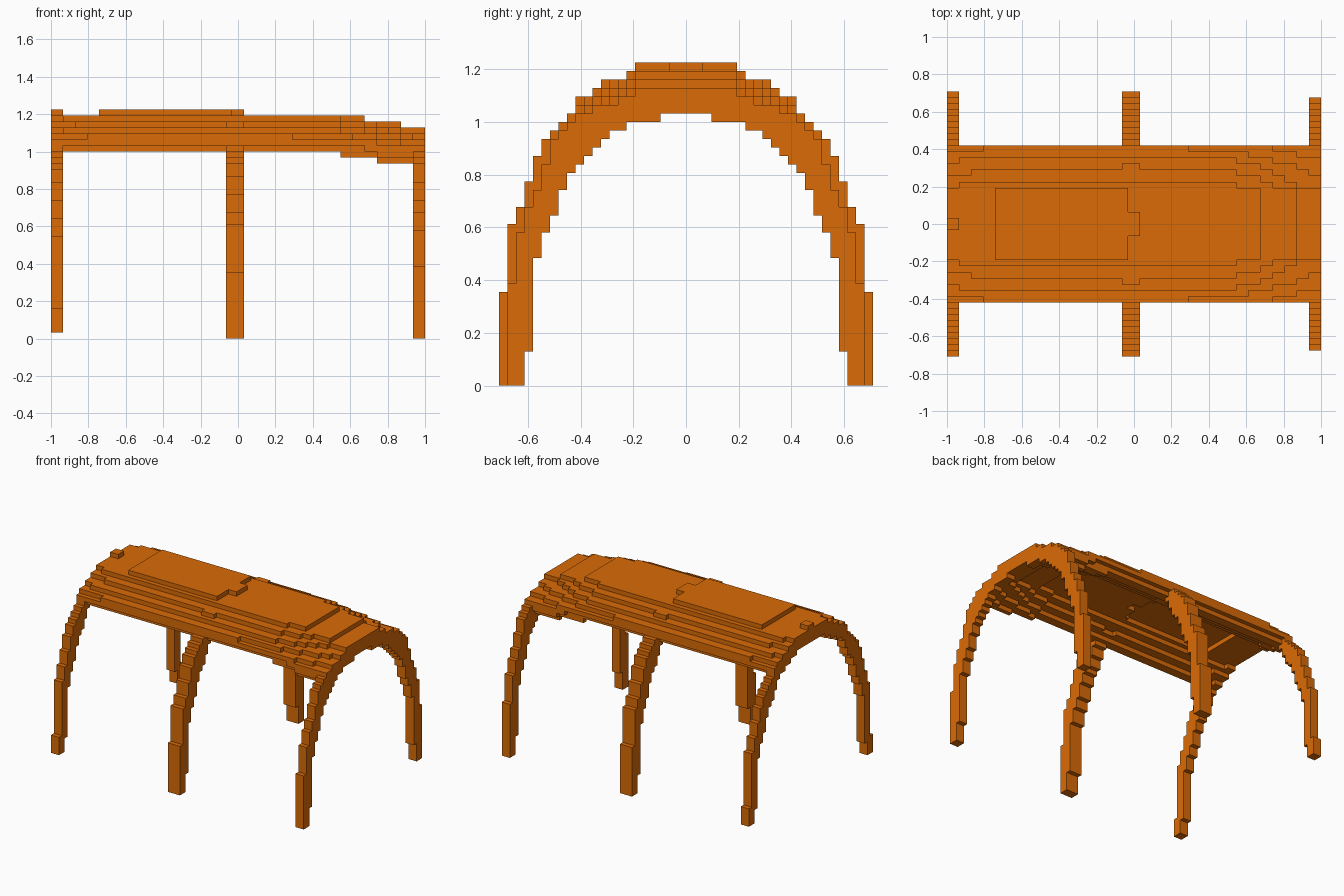
import bpy
import bmesh

cube = bpy.data.objects.get("Cube")
if cube:
    bpy.data.objects.remove(cube, do_unlink=True)

LENGTH = 62            # blocks along x
EDGE = 13              # half width of the canopy in blocks
UNIT = 2 / LENGTH

orange = bpy.data.materials.new("burnt orange")
orange.use_nodes = True
colour = (0.7, 0.145, 0.002, 1)
orange.diffuse_color = colour
orange.node_tree.nodes["Principled BSDF"].inputs["Base Color"].default_value = colour

# Canopy terraces: level -> (end of run along x, half width of the run)
TERRACES = {
    38: [(2, 1), (8, 0), (30, 6), (32, 2)],
    37: [(2, 6), (48, 7), (52, 6)],
    36: [(4, 8), (29, 9), (32, 10), (48, 9), (52, 8), (54, 7), (58, 6)],
    35: [(2, 10), (48, 11), (52, 10), (54, 9), (56, 8), (58, 7), (62, 6)],
    34: [(6, 12), (40, 13), (50, 12), (54, 11), (58, 10), (60, 9), (62, 8)],
    33: [(54, 13), (58, 12), (62, 11)],
    32: [(62, 13)],
}

# Outer heights of the legs, counted outward from the canopy edge
RIGHT_LEG = [31, 30, 29, 28, 26, 23, 20, 17, 5]
MIDDLE_LEG = [32, 31, 30, 29, 27, 24, 21, 19, 11]
LEFT_LEG = [31, 30, 29, 26, 23, 21, 18, 12]
# Inner heights of the narrowest arch, counted outward from the centre line
INNER_ARCH = [32] * 3 + [31] * 4 + [30] * 2 + [29, 28, 27, 26, 25, 23, 20, 18, 15, 4, 0, 0]


def canopy_top(i, j):
    for level, runs in TERRACES.items():
        half = next((width for end, width in runs if i < end), 0)
        if j < half:
            return level
    return min(TERRACES)


def canopy_bottom(i, j):
    """Underside of the shell, whose long edges are cut square to its slope."""
    if j == EDGE - 1:
        return 32 - (i >= 52) - (i >= 54)
    lip = 31 - (i >= 48) - (i >= 54)
    return max(canopy_top(i, j + 1) - 3, lip)


def mirrored(i, j, bottom, top):
    """Column of blocks on both sides of the centre line."""
    return {(i, y, k) for y in (j, -j - 1) for k in range(bottom, top)}


def canopy_cells():
    cells = set()
    for i in range(LENGTH):
        for j in range(EDGE):
            cells |= mirrored(i, j, canopy_bottom(i, j), canopy_top(i, j))
    return cells


def arch_cells(start, end, leg, foot=0):
    """Stepped arch rib; foot is the height at which its legs end."""
    cells = set()
    widening = len(leg) - len(LEFT_LEG)
    for i in range(start, end):
        for j in range(EDGE + len(leg)):
            top = canopy_top(i, j) if j < EDGE else leg[j - EDGE]
            bottom = INNER_ARCH[max(j - widening, 0)]
            if widening:
                bottom += max(0, min(3, EDGE - j))
            cells |= mirrored(i, j, max(bottom, foot), top)
    return cells


def build(name, cells, occupied):
    """Skin a set of blocks, leaving out faces hidden by neighbours."""
    bm = bmesh.new()
    corners = {}

    def vert(p):
        if p not in corners:
            x, y, z = p
            corners[p] = bm.verts.new((x * UNIT - 1, y * UNIT, z * UNIT))
        return corners[p]

    for cell in sorted(cells):
        for axis in range(3):
            u, v = (axis + 1) % 3, (axis + 2) % 3
            for step in (0, 1):
                beside = list(cell)
                beside[axis] += 1 if step else -1
                if tuple(beside) in occupied:
                    continue
                quad = []
                for du, dv in ((0, 0), (1, 0), (1, 1), (0, 1)):
                    p = list(cell)
                    p[axis] += step
                    p[u] += du
                    p[v] += dv
                    quad.append(vert(tuple(p)))
                bm.faces.new(quad if step else quad[::-1])
    mesh = bpy.data.meshes.new(name)
    bm.to_mesh(mesh)
    bm.free()
    mesh.materials.append(orange)
    bpy.context.collection.objects.link(bpy.data.objects.new(name, mesh))


# Canopy and its three supporting arches
canopy = canopy_cells()
parts = {
    "canopy": canopy,
    "right_arch": arch_cells(0, 2, RIGHT_LEG, foot=1) - canopy,
    "middle_arch": arch_cells(29, 32, MIDDLE_LEG) - canopy,
    "left_arch": arch_cells(60, 62, LEFT_LEG) - canopy,
}
occupied = set().union(*parts.values())
for name, cells in parts.items():
    build(name, cells, occupied)
